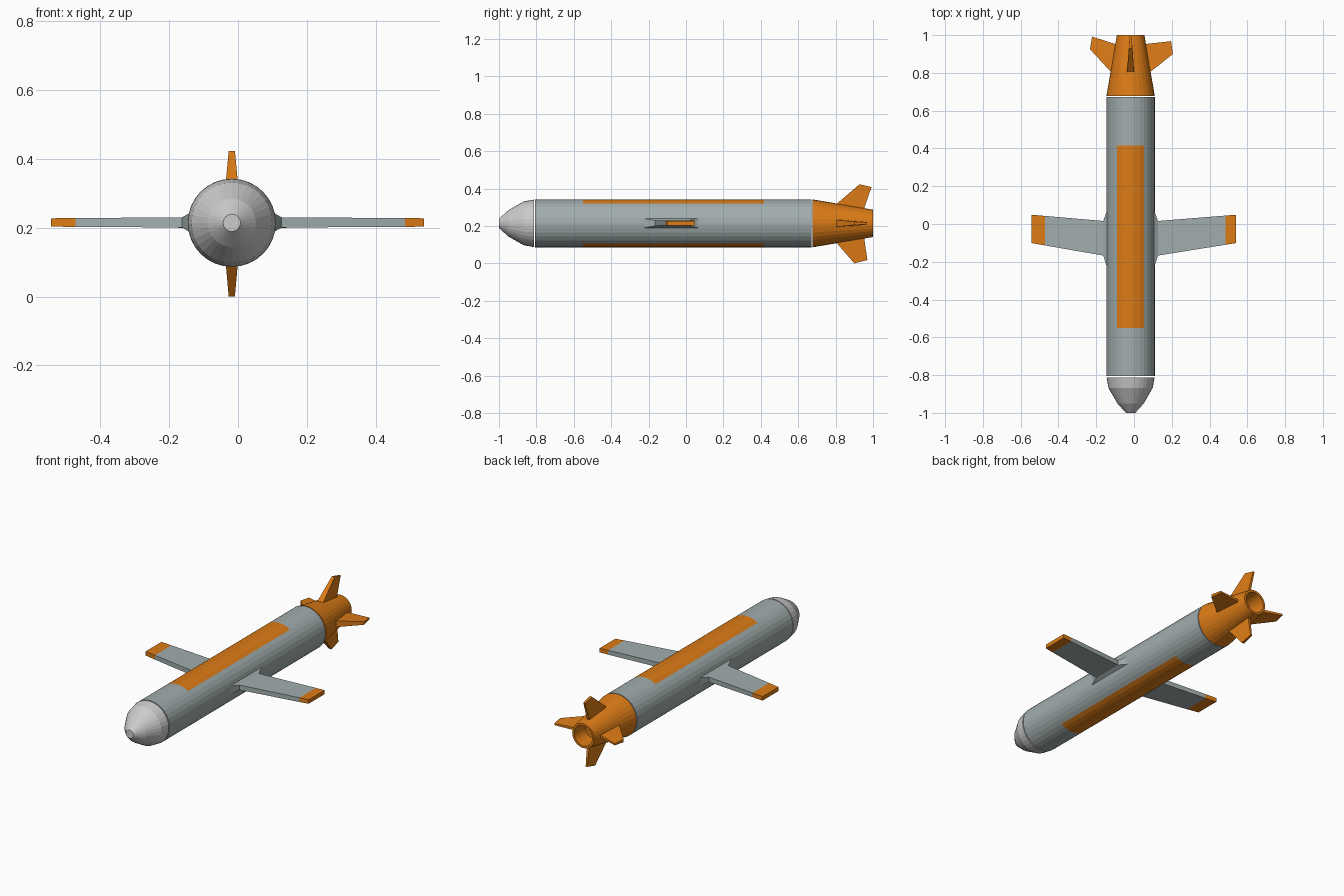
import bpy, bmesh, math

if "Cube" in bpy.data.objects:
    bpy.data.objects.remove(bpy.data.objects["Cube"])

CX, CZ, SIDES = -0.018, 0.214, 32


def material(name, rgb):
    m = bpy.data.materials.new(name)
    m.diffuse_color = (*rgb, 1)
    m.use_nodes = True
    m.node_tree.nodes["Principled BSDF"].inputs["Base Color"].default_value = m.diffuse_color
    return m


ORANGE = material("orange_paint", (0.72, 0.2, 0.008))
HULL = material("hull_paint", (0.36, 0.42, 0.42))


def loft(name, rings, mats=(), pick=None):
    """Skin a row of point rings; pick(span, side) gives the material slot."""
    bm = bmesh.new()
    vs = [[bm.verts.new(p) for p in ring] for ring in rings]
    n = len(rings[0])
    for i in range(len(vs) - 1):
        for j in range(n):
            k = (j + 1) % n
            f = bm.faces.new((vs[i][j], vs[i][k], vs[i + 1][k], vs[i + 1][j]))
            f.material_index = pick(i, j) if pick else 0
    for ring, span in ((vs[0], 0), (vs[-1], len(vs) - 2)):
        f = bm.faces.new(ring)
        f.material_index = pick(span, 0) if pick else 0
    bmesh.ops.recalc_face_normals(bm, faces=bm.faces)
    me = bpy.data.meshes.new(name)
    bm.to_mesh(me)
    bm.free()
    for m in mats:
        me.materials.append(m)
    ob = bpy.data.objects.new(name, me)
    bpy.context.collection.objects.link(ob)
    return ob


def circle(y, r):
    """Ring around the long axis, first point at the top."""
    return [(CX + r * math.sin(a), y, CZ + r * math.cos(a))
            for a in (2 * math.pi * i / SIDES for i in range(SIDES))]


def turned(name, profile, mats=(), pick=None):
    return loft(name, [circle(y, r) for y, r in profile], mats, pick)


# Nose cone
turned("nose", [(-1.0, 0.025), (-0.95, 0.07), (-0.868, 0.117), (-0.812, 0.127)])


# Hull with painted strips on top and underneath
def strip(span, side):
    return int(span == 1 and (side + 3) % 16 < 6)


turned("hull", [(-0.806, 0.128), (-0.55, 0.128), (0.416, 0.128), (0.672, 0.128)],
       (HULL, ORANGE), strip)

# Tail cone with hollow nozzle
turned("tail_cone", [(0.677, 0.128), (1.0, 0.073), (1.0, 0.06), (0.9, 0.055)], (ORANGE,))


# Wings: flared root, panel, painted tip
def wing_ring(x, y0, y1, h):
    z = CZ + 0.001
    return [(x, y0, z - h), (x, y1, z - h), (x, y1, z + h), (x, y0, z + h)]


for name, s, paint, tip in (("left_wing", -1, 0.472, 0.543), ("right_wing", 1, 0.485, 0.54)):
    root = CX + s * 0.145
    end = abs(root)
    t = (paint - end) / (tip - end)
    loft(name, [wing_ring(CX + s * 0.118, -0.25, 0.09, 0.030),
                wing_ring(root, -0.167, 0.016, 0.0145),
                wing_ring(s * paint, -0.167 + 0.066 * t, 0.016 + 0.033 * t, 0.013),
                wing_ring(s * tip, -0.101, 0.049, 0.012)],
         (HULL, ORANGE), lambda span, side: int(span == 2))


# Tail fins: thick leading edge, thin trailing edge; (y, radius) for the tip corners
def fin(name, out, front, back):
    across = (out[1], out[0])

    def ring(lead, trail, w0, w1):
        pts = []
        for (y, r), w in ((lead, w0), (lead, -w0), (trail, -w1), (trail, w1)):
            pts.append((CX + out[0] * r + across[0] * w, y,
                        CZ + out[1] * r + across[1] * w))
        return pts
    loft(name, [ring((0.80, 0.085), (0.95, 0.072), 0.020, 0.009),
                ring((0.803, 0.102), (0.953, 0.082), 0.019, 0.008),
                ring(front, back, 0.009, 0.005)], (ORANGE,))


fin("top_fin", (0, 1), (0.928, 0.209), (0.992, 0.194))
fin("bottom_fin", (0, -1), (0.900, 0.214), (0.970, 0.196))
fin("left_fin", (-1, 0), (0.925, 0.215), (0.992, 0.204))
fin("right_fin", (1, 0), (0.900, 0.224), (0.968, 0.214))
